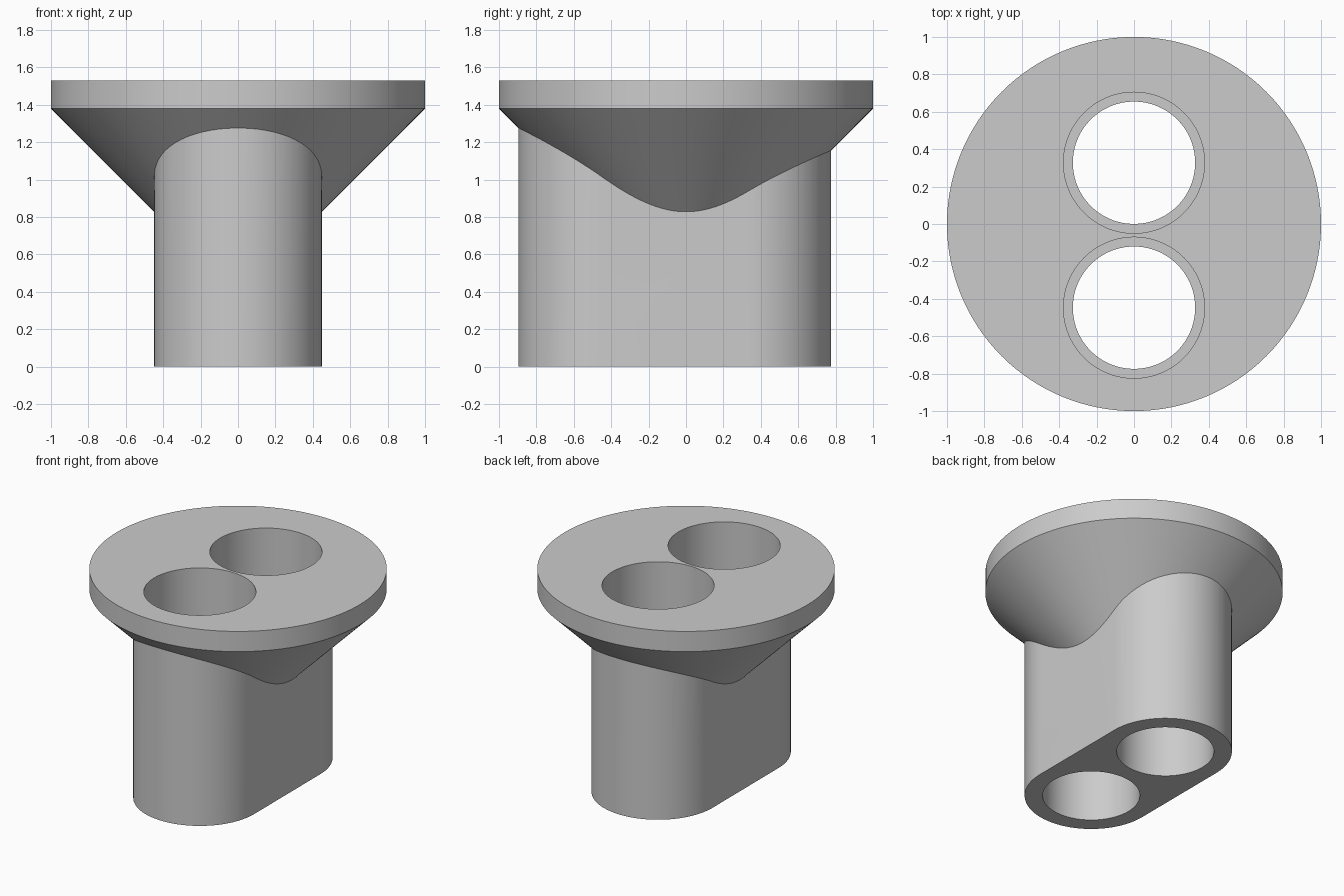
import bpy, bmesh, math

if "Cube" in bpy.data.objects:
    bpy.data.objects.remove(bpy.data.objects["Cube"])

SEG = 128
HOLE_Y = (-0.4475, 0.3275)   # centres of the two bores
TOP, LEDGE = 1.53, 0.77

grey = bpy.data.materials.new("plain grey")
grey.diffuse_color = (0.6, 0.6, 0.6, 1)
grey.use_nodes = True
grey.node_tree.nodes["Principled BSDF"].inputs["Base Color"].default_value = grey.diffuse_color


def circle(r, y=0.0, start=0.0, sweep=2 * math.pi, n=SEG):
    return [(r * math.cos(start + sweep * i / n), y + r * math.sin(start + sweep * i / n))
            for i in range(n + (sweep < 6))]


def loft(name, sections):
    """Closed solid through stacked (outline, z) sections."""
    bm = bmesh.new()
    rings = [[bm.verts.new((x, y, z)) for x, y in pts] for pts, z in sections]
    for a, b in zip(rings, rings[1:]):
        for i in range(len(a)):
            j = (i + 1) % len(a)
            bm.faces.new((a[i], a[j], b[j], b[i]))
    bm.faces.new(rings[0][::-1])
    bm.faces.new(rings[-1])
    me = bpy.data.meshes.new(name)
    bm.to_mesh(me)
    bm.free()
    me.materials.append(grey)
    ob = bpy.data.objects.new(name, me)
    bpy.context.collection.objects.link(ob)
    return ob


def boolean(target, tool, operation):
    mod = target.modifiers.new(operation.lower(), 'BOOLEAN')
    mod.operation, mod.solver, mod.object = operation, 'EXACT', tool
    bpy.context.view_layer.objects.active = target
    bpy.ops.object.modifier_apply(modifier=mod.name)
    bpy.data.objects.remove(tool)


# Round flange with a 45 degree cone beneath
body = loft("twin_bore_holder", [(circle(0.3), 0.68), (circle(1.0), 1.38), (circle(1.0), TOP)])

# Rounded slot-shaped column
outline = (circle(0.448, HOLE_Y[1], 0, math.pi, SEG // 2)
           + circle(0.448, HOLE_Y[0], math.pi, math.pi, SEG // 2))
boolean(body, loft("column", [(outline, 0), (outline, 1.45)]), 'UNION')

# Stepped bores: wide above the ledge, narrower below
for y in HOLE_Y:
    wide, narrow = circle(0.377, y), circle(0.327, y)
    boolean(body, loft("bore", [(narrow, -0.1), (narrow, LEDGE), (wide, LEDGE), (wide, 1.7)]),
            'DIFFERENCE')

body.select_set(True)
bpy.context.view_layer.objects.active = body
bpy.ops.object.shade_smooth_by_angle(angle=math.radians(25))
